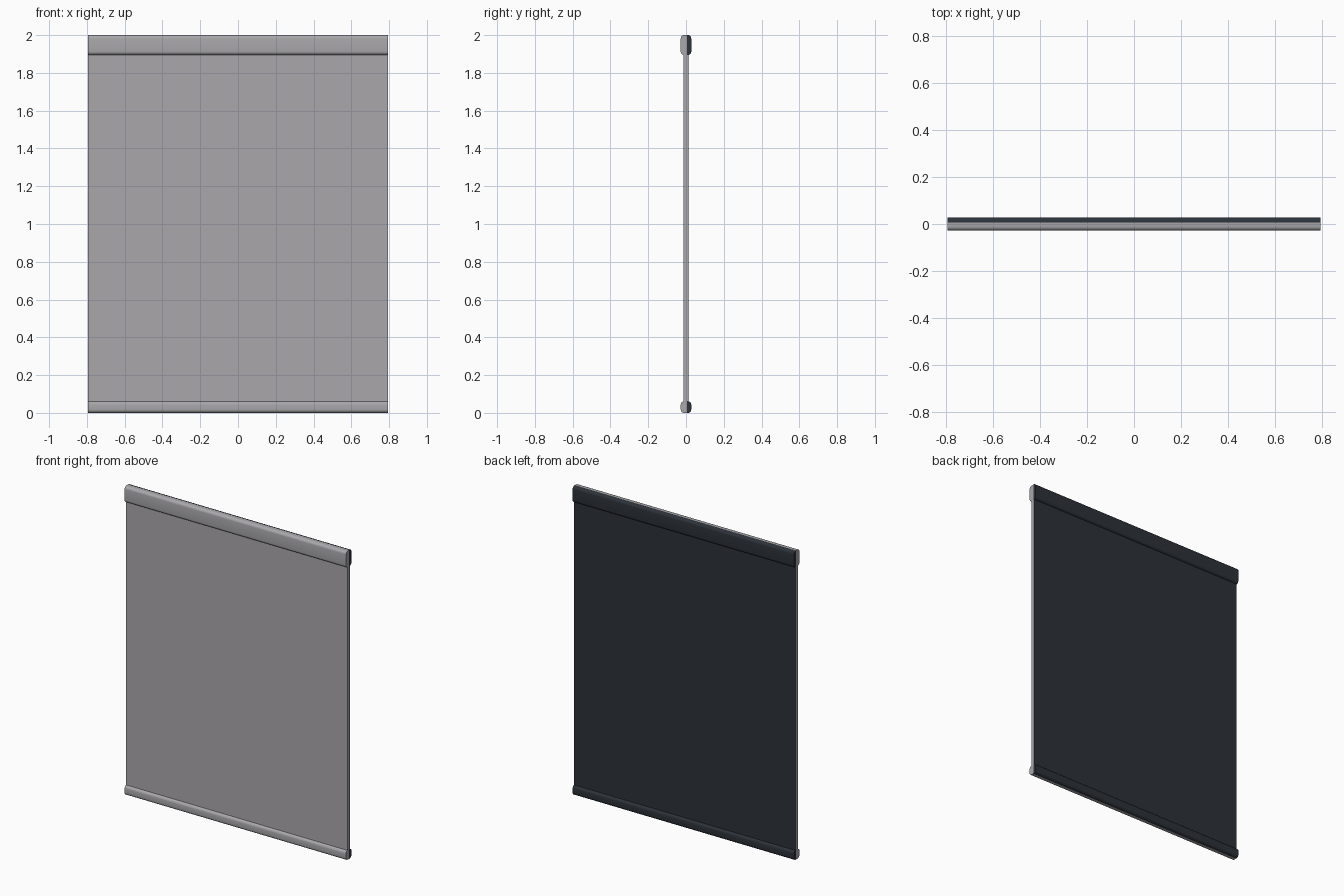
import bpy, bmesh, math

if "Cube" in bpy.data.objects:
    bpy.data.objects.remove(bpy.data.objects["Cube"])

HALF_W = 0.793


def material(name, rgb):
    m = bpy.data.materials.new(name)
    m.diffuse_color = (*rgb, 1)
    m.use_nodes = True
    m.node_tree.nodes["Principled BSDF"].inputs["Base Color"].default_value = m.diffuse_color
    return m


GREY = material("light_grey", (0.40, 0.39, 0.41))
DARK = material("dark_slate", (0.025, 0.032, 0.042))


def extrude_x(name, profile, mat, smooth=True):
    """Extrude a closed (y, z) profile across the full width."""
    bm = bmesh.new()
    ends = [[bm.verts.new((x, y, z)) for y, z in profile] for x in (-HALF_W, HALF_W)]
    n = len(profile)
    for i in range(n):
        j = (i + 1) % n
        bm.faces.new((ends[0][i], ends[0][j], ends[1][j], ends[1][i]))
    for e in ends:
        bm.faces.new(e)
    bmesh.ops.recalc_face_normals(bm, faces=bm.faces)
    me = bpy.data.meshes.new(name)
    bm.to_mesh(me)
    bm.free()
    me.materials.append(mat)
    ob = bpy.data.objects.new(name, me)
    bpy.context.collection.objects.link(ob)
    if smooth:
        bpy.ops.object.select_all(action='DESELECT')
        ob.select_set(True)
        bpy.context.view_layer.objects.active = ob
        bpy.ops.object.shade_smooth_by_angle(angle=math.radians(35))
    return ob


def half_round(y_flat, y_out, z0, z1, r):
    """Bar profile with its two outer corners rounded."""
    s = 1 if y_out > y_flat else -1
    pts = [(y_flat, z0)]
    for cz, a0 in ((z0 + r, -90), (z1 - r, 0)):
        for k in range(6):
            a = math.radians(a0 + 18 * k)
            pts.append((y_out - s * r + s * r * math.cos(a), cz + r * math.sin(a)))
    pts.append((y_flat, z1))
    return pts


# Rails: grey front half and dark back half
for name, z0, z1 in (("top_rail", 1.895, 2.0), ("bottom_rail", 0.0, 0.062)):
    extrude_x(name + "_front", half_round(0.006, -0.028, z0, z1, 0.018), GREY)
    extrude_x(name + "_back", half_round(0.006, 0.028, z0, z1, 0.018), DARK)

# Sheet: grey body with a thin dark backing
for name, y0, y1, mat in (("sheet", -0.013, 0.011, GREY), ("sheet_backing", 0.011, 0.013, DARK)):
    extrude_x(name, [(y0, 0.05), (y1, 0.05), (y1, 1.91), (y0, 1.91)], mat, False)
